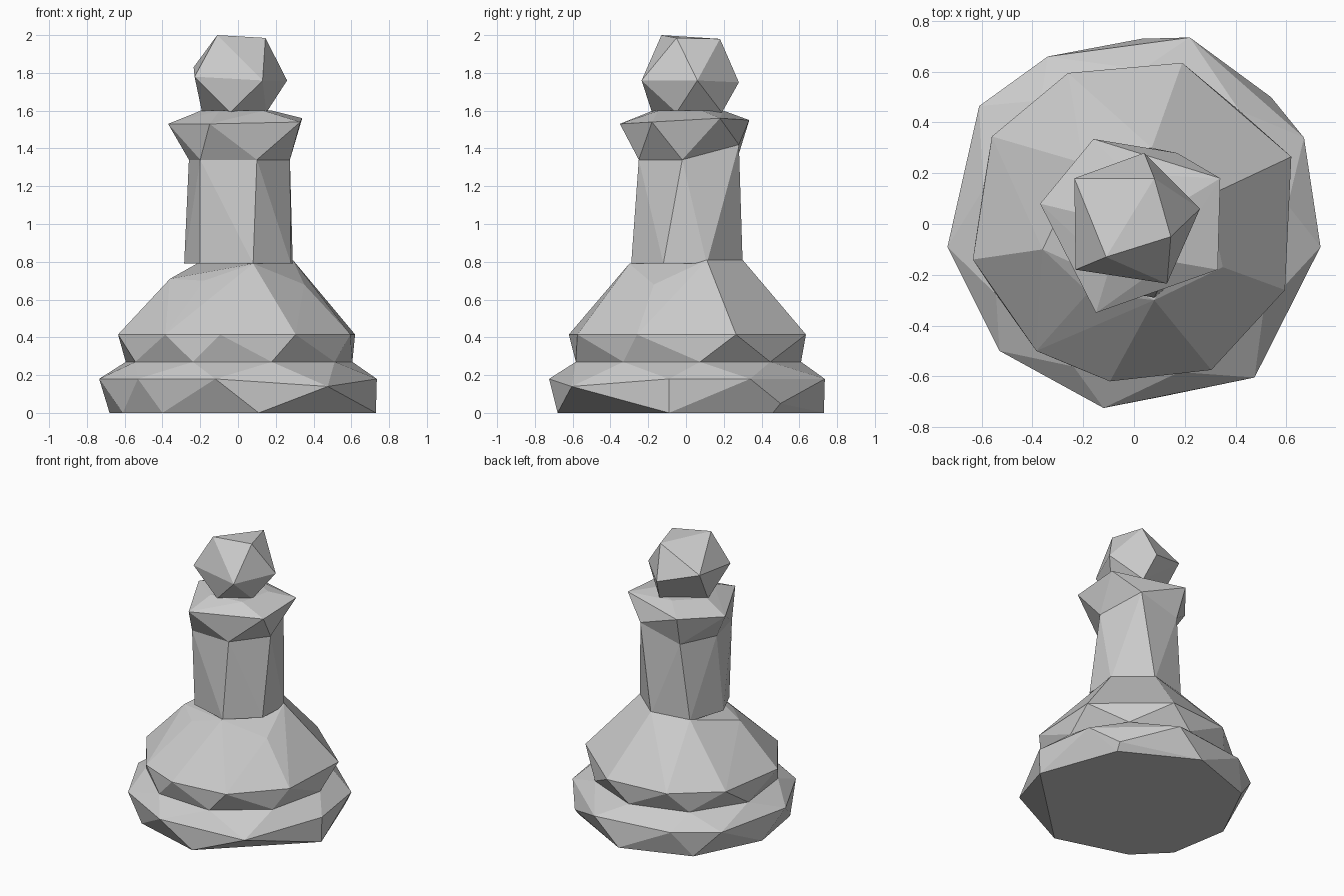
import bpy, bmesh
from math import cos, sin, radians


def ring(z, r, n, start):
    """Regular n-sided ring of points."""
    return [(r * cos(radians(start + 360 * i / n)),
             r * sin(radians(start + 360 * i / n)), z) for i in range(n)]


def level(z, *xy):
    """Irregular hand-cut ring at one height."""
    return [(x, y, z) for x, y in xy]


def faceted(name, points):
    """Flat-shaded convex solid wrapped around the given points."""
    bm = bmesh.new()
    verts = [bm.verts.new(p) for p in points]
    res = bmesh.ops.convex_hull(bm, input=verts)
    junk = {g for g in res["geom_interior"] + res["geom_unused"]
            if isinstance(g, bmesh.types.BMVert)}
    bmesh.ops.delete(bm, geom=list(junk), context="VERTS")
    bmesh.ops.recalc_face_normals(bm, faces=bm.faces)
    mesh = bpy.data.meshes.new(name)
    bm.to_mesh(mesh)
    bm.free()
    ob = bpy.data.objects.new(name, mesh)
    bpy.context.collection.objects.link(ob)
    return ob


# Wide foot: staggered lower and upper outlines, sloping in to the groove
faceted("base",
        level(0, (0.11, -0.68), (0.73, -0.09), (0.53, 0.46), (0.03, 0.73),
              (-0.45, 0.56), (-0.68, 0.1), (-0.61, -0.32), (-0.4, -0.53))
        + level(0.18, (-0.12, -0.725), (0.735, -0.09), (0.67, 0.34),
                (0.22, 0.735), (-0.34, 0.66), (-0.61, 0.465),
                (-0.735, -0.09), (-0.53, -0.5))
        + [(0.475, -0.605, 0.14), (0.54, 0.5, 0.05)]
        + ring(0.27, 0.61, 9, 7))

# Narrow band and the sloping skirt above it
shoulder = [(0.08, -0.3, 0.79), (0.35, -0.17, 0.68), (0.29, 0.11, 0.81),
            (0.07, 0.3, 0.81), (-0.2, 0.24, 0.8), (-0.36, -0.1, 0.71),
            (-0.18, -0.27, 0.7)]
faceted("skirt",
        ring(0.27, 0.61, 9, 7)
        + level(0.415, (0.19, 0.635), (-0.26, 0.595), (-0.56, 0.345),
                (-0.635, -0.14), (-0.385, -0.5), (-0.095, -0.62),
                (0.305, -0.575), (0.595, -0.26), (0.62, 0.265))
        + shoulder)

# Column
neck = level(1.34, (-0.2, -0.24), (0.1, -0.25), (0.275, -0.02),
             (-0.14, 0.27), (-0.26, 0.02)) + [(0.17, 0.28, 1.42)]
faceted("column",
        level(0.79, (0.08, -0.29), (0.28, -0.12), (0.29, 0.11), (0.07, 0.3),
              (-0.2, 0.24), (-0.285, -0.02), (-0.2, -0.21)) + neck)

# Five-pointed collar
faceted("collar",
        neck + [(-0.37, 0.08, 1.53), (-0.16, 0.335, 1.55), (0.34, 0.18, 1.56),
                (0.33, -0.18, 1.54), (-0.15, -0.35, 1.53)]
        + ring(1.6, 0.2, 5, 25))

# Rough twelve-cornered ball
faceted("head",
        [(-0.11, -0.13, 2.0), (0.145, -0.05, 1.985), (0.08, 0.18, 1.98),
         (-0.235, 0.18, 1.83), (-0.23, -0.18, 1.78), (0.13, -0.235, 1.76),
         (0.26, 0.06, 1.76), (0.04, 0.28, 1.75)]
        + level(1.59, (-0.04, -0.18), (0.15, -0.05), (0.08, 0.19), (-0.19, 0.02)))
